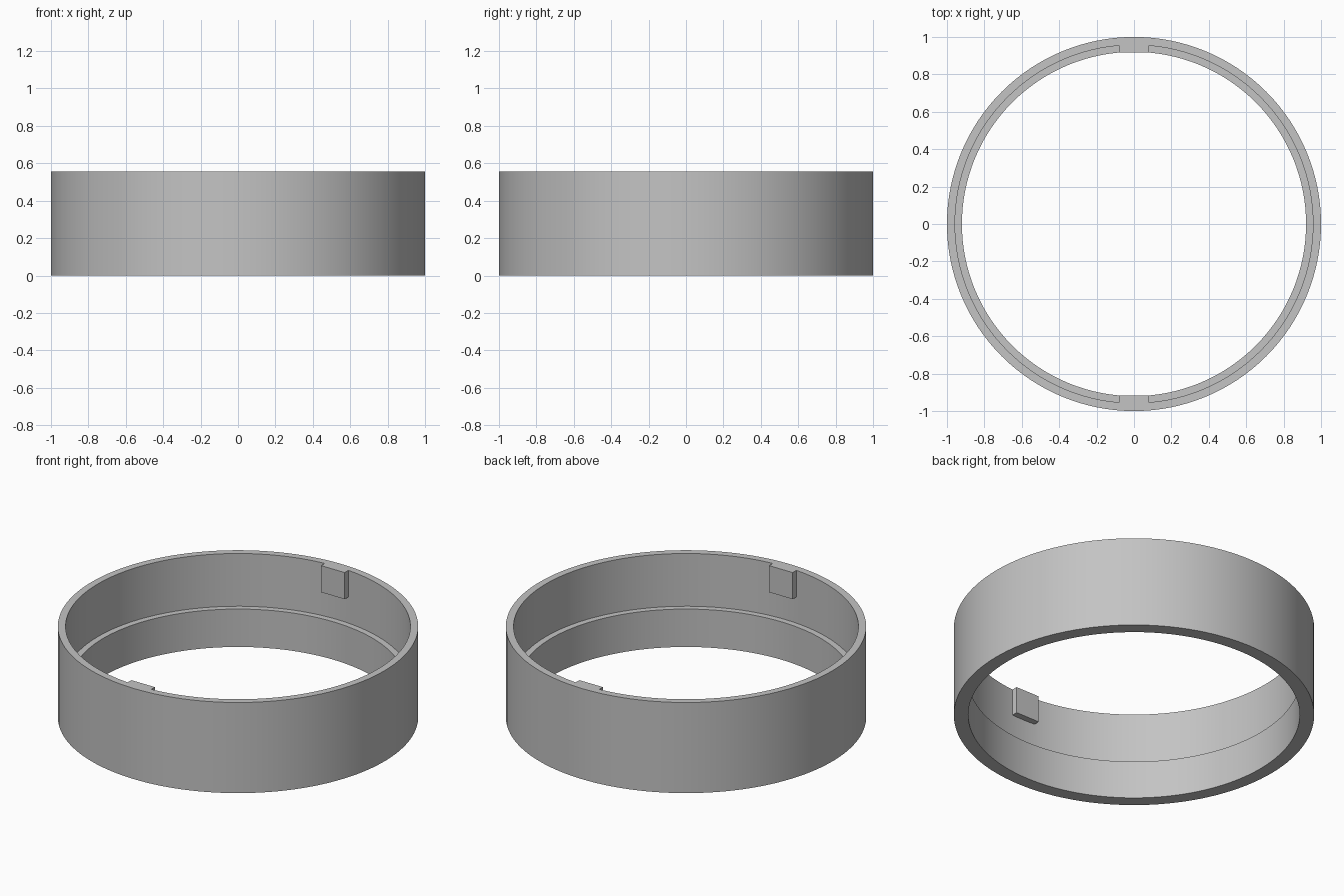
import bpy
import bmesh
import math

if "Cube" in bpy.data.objects:
    bpy.data.objects.remove(bpy.data.objects["Cube"], do_unlink=True)

HEIGHT = 0.555       # full ring height
LEDGE_Z = 0.232      # step on the inner wall
R_OUT, R_UPPER, R_LOWER = 1.0, 0.957, 0.92
SEGMENTS = 128

grey = bpy.data.materials.new("plain grey")
grey.use_nodes = True
colour = (0.55, 0.55, 0.55, 1)
grey.diffuse_color = colour
grey.node_tree.nodes["Principled BSDF"].inputs["Base Color"].default_value = colour


def make_object(name, bm):
    bmesh.ops.recalc_face_normals(bm, faces=bm.faces)
    mesh = bpy.data.meshes.new(name)
    bm.to_mesh(mesh)
    bm.free()
    mesh.materials.append(grey)
    obj = bpy.data.objects.new(name, mesh)
    bpy.context.collection.objects.link(obj)
    return obj


# Ring: stepped wall section swept around z
profile = [(R_LOWER, 0), (R_OUT, 0), (R_OUT, HEIGHT),
           (R_UPPER, HEIGHT), (R_UPPER, LEDGE_Z), (R_LOWER, LEDGE_Z)]
bm = bmesh.new()
loops = []
for i in range(SEGMENTS):
    a = 2 * math.pi * i / SEGMENTS
    loops.append([bm.verts.new((r * math.cos(a), r * math.sin(a), z)) for r, z in profile])
for i, here in enumerate(loops):
    there = loops[(i + 1) % SEGMENTS]
    for j in range(len(profile)):
        k = (j + 1) % len(profile)
        bm.faces.new((here[j], there[j], there[k], here[k]))
ring = make_object("ring", bm)

# Locking tabs: blocks on the inner wall at front and back, flush with the rim
TAB_WIDTH, TAB_HEIGHT, TAB_INNER, TAB_OUTER = 0.16, 0.163, 0.918, 0.98
tabs = []
for name, side in (("front_tab", -1), ("back_tab", 1)):
    bm = bmesh.new()
    bmesh.ops.create_cube(bm, size=1)
    bmesh.ops.scale(bm, vec=(TAB_WIDTH, TAB_OUTER - TAB_INNER, TAB_HEIGHT), verts=bm.verts)
    bmesh.ops.translate(bm, verts=bm.verts,
                        vec=(0, side * (TAB_OUTER + TAB_INNER) / 2, HEIGHT - TAB_HEIGHT / 2))
    tabs.append(make_object(name, bm))

# Fuse the tabs into the ring
bpy.context.view_layer.objects.active = ring
ring.select_set(True)
for tab in tabs:
    mod = ring.modifiers.new("fuse " + tab.name, "BOOLEAN")
    mod.operation = "UNION"
    mod.solver = "EXACT"
    mod.object = tab
    bpy.ops.object.modifier_apply(modifier=mod.name)
for tab in tabs:
    bpy.data.objects.remove(tab, do_unlink=True)

bpy.ops.object.select_all(action="DESELECT")
ring.select_set(True)
bpy.ops.object.shade_smooth_by_angle(angle=math.radians(30))
